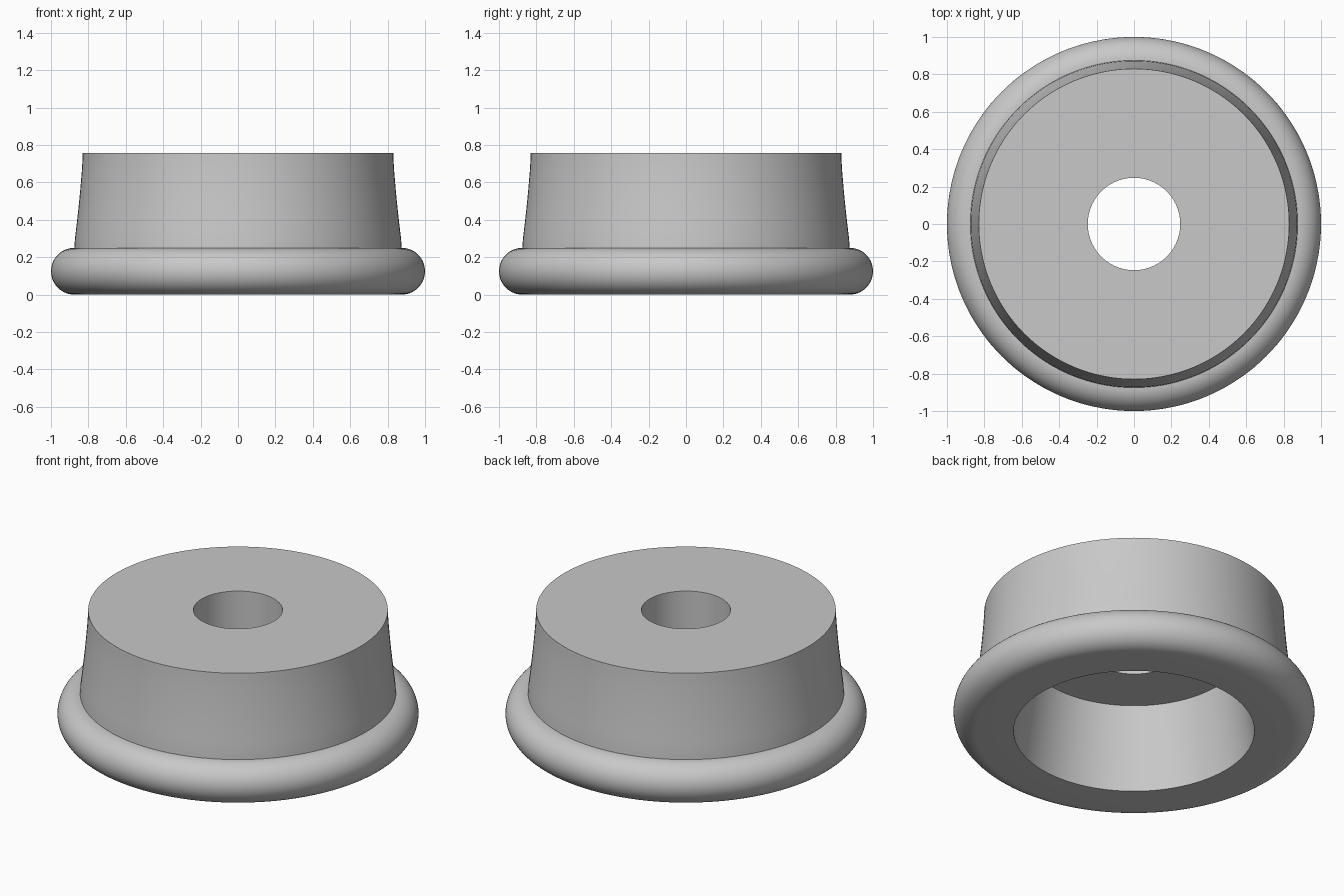
import bpy
import bmesh
from math import sin, cos, pi, radians

cube = bpy.data.objects.get("Cube")
if cube:
    bpy.data.objects.remove(cube, do_unlink=True)

SEGMENTS = 144
HEIGHT = 0.757
BEAD = 0.125           # radius of the rounded flange edge
BEAD_CENTRE = 1 - BEAD

# One plain grey
grey = bpy.data.materials.new("plain grey")
grey.use_nodes = True
colour = (0.58, 0.58, 0.58, 1)
grey.diffuse_color = colour
grey.node_tree.nodes["Principled BSDF"].inputs["Base Color"].default_value = colour

# Closed cross-section: tapered cavity, flat underside, rounded flange
profile = [(0.247, HEIGHT), (0.247, 0.507), (0.598, 0.507), (0.667, 0)]
steps = 28
for i in range(steps + 1):
    a = -pi / 2 + pi * i / steps
    profile.append((BEAD_CENTRE + BEAD * cos(a), BEAD + BEAD * sin(a)))

# Gently flared outer wall, steepest at the top
wall_steps = 10
for i in range(1, wall_steps + 1):
    t = i / wall_steps
    r = 0.83 + 0.048 * (1 - t) ** 1.35
    profile.append((r, 2 * BEAD + (HEIGHT - 2 * BEAD) * t))

# Revolve the section around z
bm = bmesh.new()
rings = []
for k in range(SEGMENTS):
    a = 2 * pi * k / SEGMENTS
    rings.append([bm.verts.new((r * cos(a), r * sin(a), z)) for r, z in profile])
n = len(profile)
for k in range(SEGMENTS):
    here, there = rings[k], rings[(k + 1) % SEGMENTS]
    for j in range(n):
        m = (j + 1) % n
        bm.faces.new((here[j], there[j], there[m], here[m]))
bmesh.ops.recalc_face_normals(bm, faces=bm.faces)

mesh = bpy.data.meshes.new("flanged_bumper")
bm.to_mesh(mesh)
bm.free()
mesh.materials.append(grey)
bumper = bpy.data.objects.new("flanged_bumper", mesh)
bpy.context.collection.objects.link(bumper)

bpy.ops.object.select_all(action='DESELECT')
bumper.select_set(True)
bpy.context.view_layer.objects.active = bumper
bpy.ops.object.shade_smooth_by_angle(angle=radians(30))
